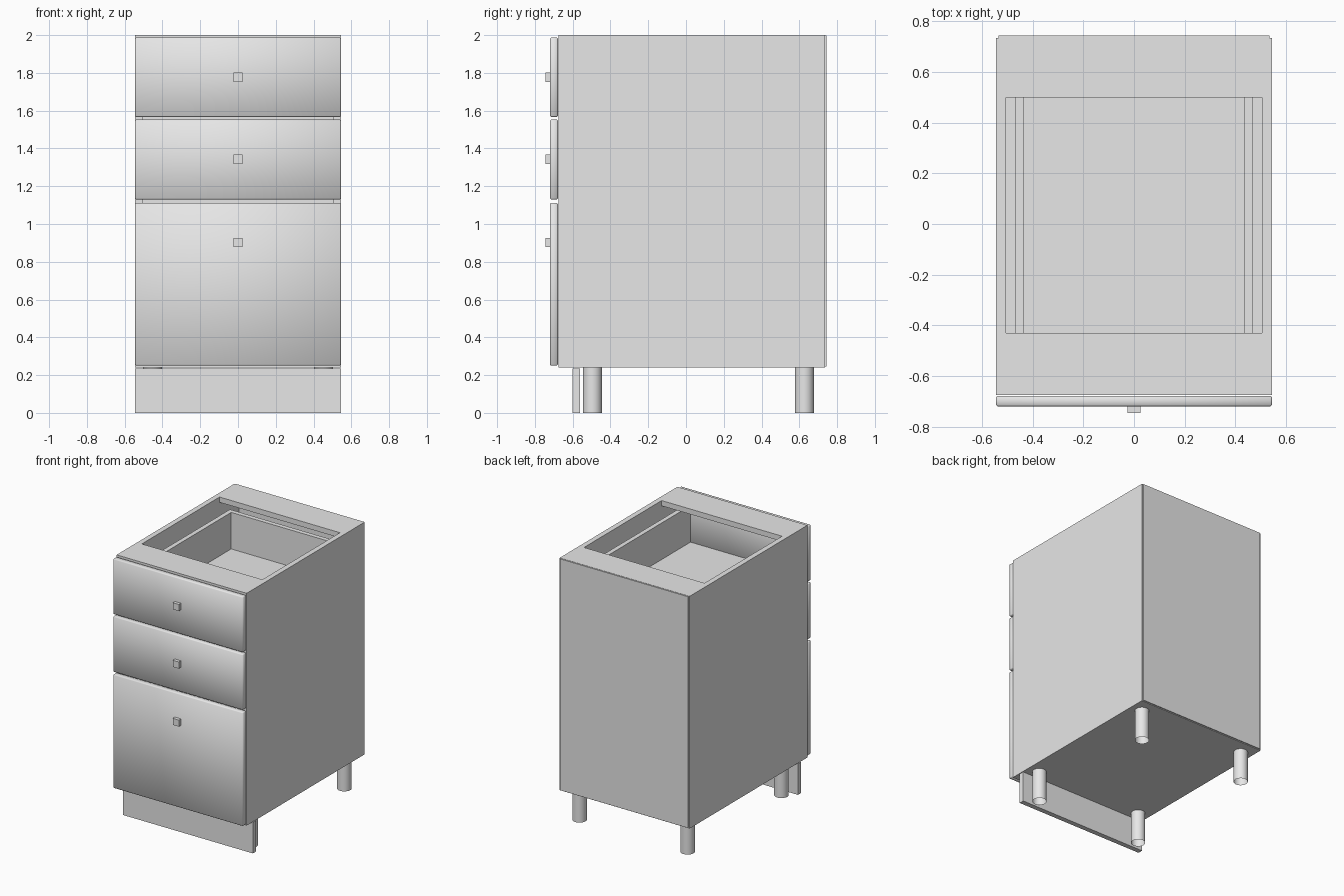
import bpy
import bmesh

cube = bpy.data.objects.get("Cube")
if cube:
    bpy.data.objects.remove(cube, do_unlink=True)

grey = bpy.data.materials.new("light_grey")
grey.use_nodes = True
colour = (0.8, 0.8, 0.8, 1)
grey.diffuse_color = colour
grey.node_tree.nodes["Principled BSDF"].inputs["Base Color"].default_value = colour


def add_object(name, bm):
    mesh = bpy.data.meshes.new(name)
    bm.to_mesh(mesh)
    bm.free()
    mesh.materials.append(grey)
    obj = bpy.data.objects.new(name, mesh)
    bpy.context.collection.objects.link(obj)
    return obj


def box(name, x, y, z, bevel=0):
    """Box from (low, high) ranges; a bevelled box is softly shaded."""
    bm = bmesh.new()
    bmesh.ops.create_cube(bm, size=1)
    for v in bm.verts:
        for axis, (low, high) in enumerate((x, y, z)):
            v.co[axis] = high if v.co[axis] > 0 else low
    if bevel:
        bmesh.ops.bevel(bm, geom=bm.edges[:], offset=bevel, segments=1,
                        affect='EDGES', clamp_overlap=True)
        for f in bm.faces:
            f.smooth = True
    return add_object(name, bm)


def leg(name, x, y):
    """Open round tube."""
    bm = bmesh.new()
    bmesh.ops.create_cone(bm, cap_ends=False, segments=32, radius1=LEG_R,
                          radius2=LEG_R, depth=BASE)
    for v in bm.verts:
        v.co.x += x
        v.co.y += y
        v.co.z += BASE / 2
    for f in bm.faces:
        f.smooth = True
    return add_object(name, bm)


W, INNER = 0.545, 0.505       # outer and inner half widths
FRONT, BACK = -0.675, 0.735   # carcass depth
BASE, TOP, T = 0.24, 2.0, 0.04
LEG_R = 0.05
FACE = -0.72                  # outer plane of the drawer fronts

# Carcass
for side, s in (("left", 1), ("right", -1)):
    box(side + "_side_panel", sorted((s * INNER, s * W)), (FRONT, BACK), (BASE, TOP))
box("bottom_panel", (-INNER, INNER), (FRONT, BACK), (BASE, BASE + T))
box("front_top_rail", (-INNER, INNER), (FRONT, -0.43), (TOP - T, TOP))
box("back_top_rail", (-INNER, INNER), (0.5, BACK), (TOP - T, TOP))
box("back_panel", (-0.535, 0.535), (BACK, 0.743), (BASE + 0.005, TOP - 0.002))

# Drawers: front bottom, front top, knob height, box height
drawers = {
    "upper": (1.567, 1.988, 1.778, 0.31),
    "middle": (1.13, 1.552, 1.342, 0.31),
    "lower": (0.25, 1.112, 0.902, 0.62),
}
OUT, IN, REAR, REAR_IN = 0.47, 0.435, 0.575, 0.54
for name, (low, high, knob, height) in drawers.items():
    box(name + "_drawer_front", (-W, W), (FACE, -0.678), (low, high), bevel=0.006)
    box(name + "_drawer_knob", (-0.025, 0.025), (-0.745, FACE),
        (knob - 0.025, knob + 0.025))
    floor = max(low + 0.01, BASE + T + 0.01)
    rim = floor + height
    box(name + "_drawer_floor", (-IN, IN), (FRONT, REAR_IN), (floor, floor + 0.033))
    box(name + "_drawer_back", (-IN, IN), (REAR_IN, REAR), (floor, rim))
    for side, s in (("left", 1), ("right", -1)):
        box(f"{name}_drawer_{side}_wall", sorted((s * IN, s * OUT)),
            (FRONT, REAR), (floor, rim))

# Plinth and legs
box("plinth", (-W, W), (-0.60, -0.562), (0, BASE - 0.005))
for side, x in (("left", 0.453), ("right", -0.453)):
    for end, y in (("front", -0.495), ("back", 0.627)):
        leg(f"{end}_{side}_leg", x, y)
